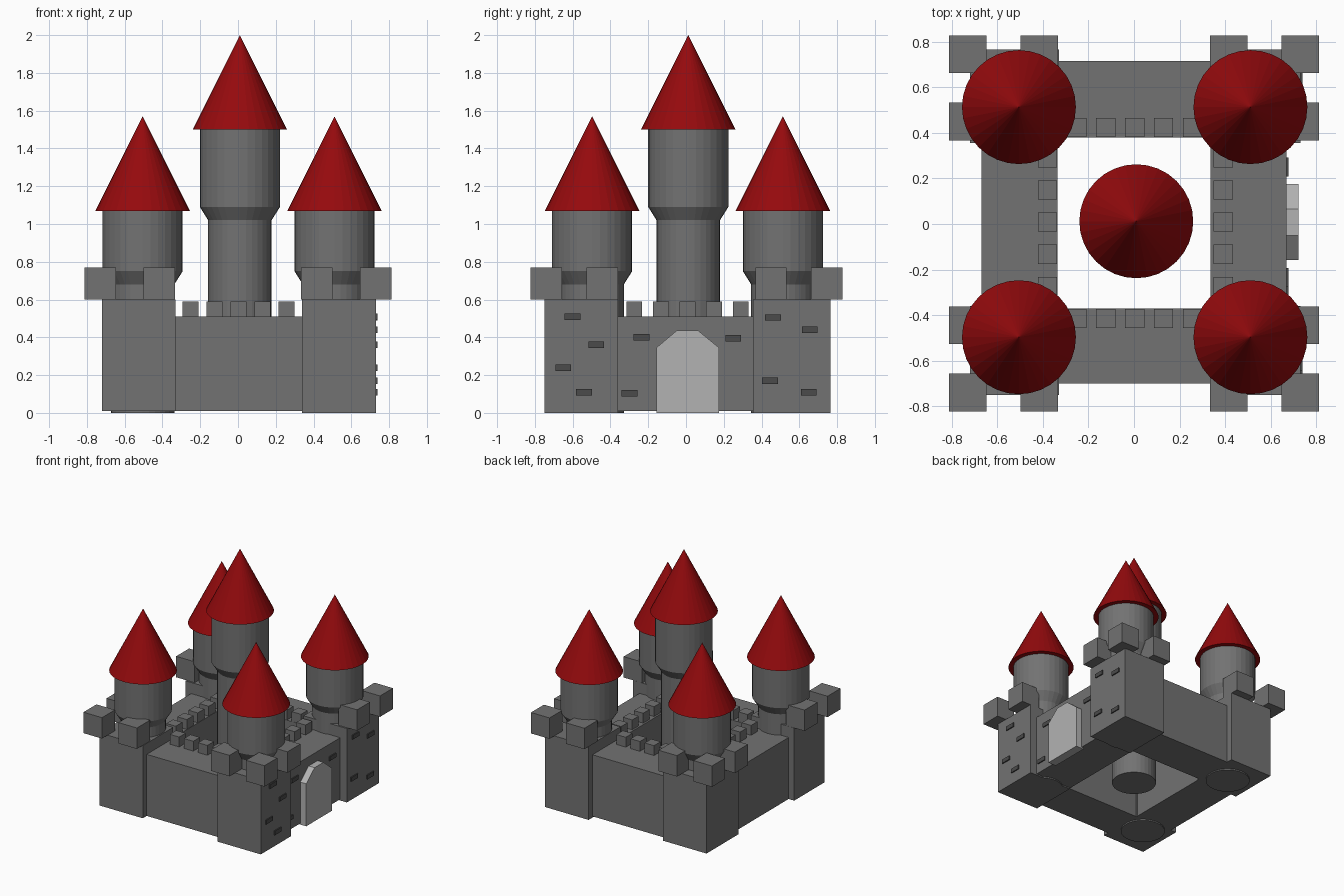
import bpy, bmesh, math

if "Cube" in bpy.data.objects:
    bpy.data.objects.remove(bpy.data.objects["Cube"])


def material(name, r, g, b):
    m = bpy.data.materials.new(name)
    m.diffuse_color = (r, g, b, 1)
    m.use_nodes = True
    m.node_tree.nodes["Principled BSDF"].inputs["Base Color"].default_value = m.diffuse_color
    return m


STONE = material("stone", 0.17, 0.17, 0.17)
DARK = material("dark_brick", 0.07, 0.07, 0.07)
ROOF = material("red_roof", 0.3, 0.003, 0.004)
LIGHT = material("door_grey", 0.45, 0.45, 0.45)


def finish(name, bm, mat):
    bmesh.ops.recalc_face_normals(bm, faces=bm.faces)
    me = bpy.data.meshes.new(name)
    bm.to_mesh(me)
    bm.free()
    me.materials.append(mat)
    ob = bpy.data.objects.new(name, me)
    bpy.context.collection.objects.link(ob)
    return ob


def add_box(bm, x0, x1, y0, y1, z0, z1):
    vs = bmesh.ops.create_cube(bm, size=1)["verts"]
    bmesh.ops.scale(bm, verts=vs, vec=(x1 - x0, y1 - y0, z1 - z0))
    bmesh.ops.translate(bm, verts=vs, vec=((x0 + x1) / 2, (y0 + y1) / 2, (z0 + z1) / 2))


def box(name, *b, mat=STONE):
    bm = bmesh.new()
    add_box(bm, *b)
    return finish(name, bm, mat)


def lathe(name, x, y, profile, mat, n=32):
    """Closed solid of revolution from (radius, z) pairs; radius 0 is an apex."""
    bm = bmesh.new()
    rings = []
    for r, z in profile:
        if r == 0:
            rings.append([bm.verts.new((x, y, z))] * n)
        else:
            rings.append([bm.verts.new((x + r * math.cos(2 * math.pi * i / n),
                                        y + r * math.sin(2 * math.pi * i / n), z))
                          for i in range(n)])
    for a, b in zip(rings, rings[1:]):
        for i in range(n):
            j = (i + 1) % n
            bm.faces.new((a[i], a[j], b[i]) if b[i] is b[j] else (a[i], a[j], b[j], b[i]))
    for ring in (rings[0], rings[-1]):
        if ring[0] is not ring[1]:
            bm.faces.new(ring)
    return finish(name, bm, mat)


def tower(name, x, y, base, flare0, flare1, eave):
    lathe(name + "_shaft", x, y, [(0.168, base), (0.168, flare0), (0.212, flare1), (0.212, eave)], STONE)
    lathe(name + "_roof", x, y, [(0.25, eave), (0, eave + 0.5)], ROOF)


# central keep
tower("keep", 0.01, 0.012, 0.01, 1.02, 1.09, 1.5)

# corner towers with square bases and three corner battlements each
for sx, xn in ((-1, "left"), (1, "right")):
    for sy, yn in ((-1, "front"), (1, "back")):
        name = f"{yn}_{xn}_tower"
        tower(name, 0.003 + sx * 0.508, 0.008 + sy * 0.505, 0, 0.68, 0.75, 1.07)
        xs = (-0.72, -0.33) if sx < 0 else (0.34, 0.73)
        ys = (-0.75, -0.36) if sy < 0 else (0.355, 0.765)
        box(name + "_base", *xs, *ys, 0.01 if sx < 0 else 0.0, 0.6)
        bm = bmesh.new()
        for ox, oy in ((1, 1), (1, 0), (0, 1)):
            cx = sx * (0.73 if ox else 0.416)
            cy = 0.003 + sy * (0.742 if oy else 0.447)
            add_box(bm, cx - 0.083, cx + 0.083, cy - 0.083, cy + 0.083, 0.6, 0.77)
        finish(name + "_battlements", bm, STONE)

# curtain walls
box("front_wall", -0.36, 0.36, -0.70, -0.37, 0.01, 0.51)
box("back_wall", -0.36, 0.36, 0.38, 0.715, 0.01, 0.51)
box("left_wall", -0.67, -0.335, -0.38, 0.38, 0.01, 0.51)
box("right_wall", 0.335, 0.67, -0.38, 0.38, 0.01, 0.51)

# small battlements along the inner edges of the walls
bm = bmesh.new()
for i in range(-2, 3):
    spots = [(0.003 + i * 0.127, y) for y in (-0.415, 0.424)]
    spots += [(x, 0.008 + i * 0.141) for x in (-0.38, 0.392)]
    for x, y in spots:
        add_box(bm, x - 0.042, x + 0.042, y - 0.042, y + 0.042, 0.51, 0.59)
finish("wall_battlements", bm, STONE)

# gate with chamfered top
bm = bmesh.new()
outline = [(-0.157, 0), (0.175, 0), (0.175, 0.345), (0.065, 0.435), (-0.05, 0.435), (-0.157, 0.345)]
f = bm.faces.new([bm.verts.new((0.65, y, z)) for y, z in outline])
ext = bmesh.ops.extrude_face_region(bm, geom=[f])["geom"]
bmesh.ops.translate(bm, vec=(0.073, 0, 0), verts=[v for v in ext if isinstance(v, bmesh.types.BMVert)])
bm.normal_update()
if not any(len(g.verts) == 6 and g.calc_center_median().x < 0.66 for g in bm.faces):
    bm.faces.new([v for v in bm.verts if v.co.x < 0.66])
finish("gate", bm, LIGHT)

# raised bricks on the gate side
bm = bmesh.new()
for y, z in ((-0.6, 0.51), (-0.475, 0.36), (-0.65, 0.24), (-0.54, 0.11), (-0.235, 0.4), (-0.3, 0.105),
             (0.25, 0.395), (0.46, 0.505), (0.655, 0.44), (0.445, 0.17), (0.65, 0.11)):
    x = 0.67 if abs(y) < 0.33 else 0.73
    add_box(bm, x - 0.02, x + 0.009, y - 0.042, y + 0.042, z - 0.017, z + 0.017)
finish("bricks", bm, DARK)
